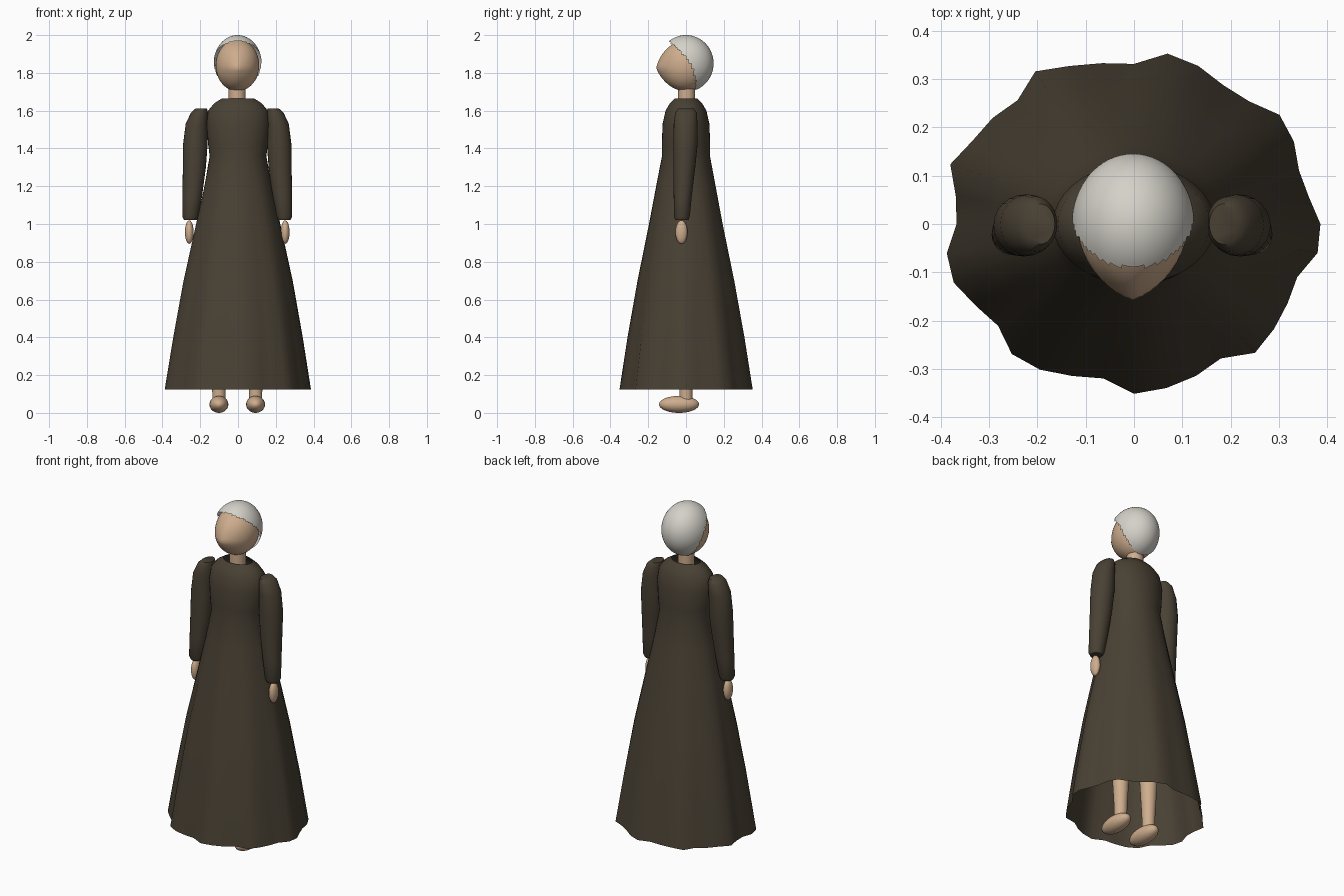
import bpy, bmesh
from math import sin, cos, pi

if "Cube" in bpy.data.objects:
    bpy.data.objects.remove(bpy.data.objects["Cube"])


def material(name, rgb):
    mat = bpy.data.materials.new(name)
    mat.use_nodes = True
    mat.diffuse_color = (*rgb, 1)
    mat.node_tree.nodes["Principled BSDF"].inputs["Base Color"].default_value = (*rgb, 1)
    return mat


CLOTH = material("dark brown cloth", (0.066, 0.052, 0.034))
SKIN = material("skin", (0.62, 0.42, 0.27))
HAIR = material("pale grey hair", (0.66, 0.64, 0.58))


def finish(bm, name, mat, angle=50):
    mesh = bpy.data.meshes.new(name)
    bm.to_mesh(mesh)
    bm.free()
    mesh.materials.append(mat)
    obj = bpy.data.objects.new(name, mesh)
    bpy.context.collection.objects.link(obj)
    bpy.ops.object.select_all(action="DESELECT")
    obj.select_set(True)
    bpy.context.view_layer.objects.active = obj
    bpy.ops.object.shade_smooth_by_angle(angle=angle * pi / 180)
    return obj


def loft(name, rows, mat, sides=24, folds=None, capped=True):
    """Skin elliptical rings given as (z, cx, cy, rx, ry, fold strength)."""
    bm = bmesh.new()
    rings = []
    for z, cx, cy, rx, ry, fold in rows:
        ring = []
        for i in range(sides):
            a = 2 * pi * i / sides
            k = 1 + fold * folds[i] / 100 if folds else 1
            ring.append(bm.verts.new((cx + rx * k * cos(a), cy + ry * k * sin(a), z)))
        rings.append(ring)
    for low, high in zip(rings, rings[1:]):
        for i in range(sides):
            j = (i + 1) % sides
            bm.faces.new((low[i], low[j], high[j], high[i]))
    if capped:
        bm.faces.new(rings[0][::-1])
        bm.faces.new(rings[-1])
    return finish(bm, name, mat)


def ellipsoid(center, radii, segments=24, rings=16):
    bm = bmesh.new()
    bmesh.ops.create_uvsphere(bm, u_segments=segments, v_segments=rings, radius=1)
    bmesh.ops.scale(bm, vec=radii, verts=bm.verts)
    bmesh.ops.translate(bm, vec=center, verts=bm.verts)
    return bm


# Long dress: smooth bodice flaring to an irregular folded hem
FOLDS = [3, -2, -3, 2, 5, -1, -1, 4, 7, -1, 1, 4, 9, 0, 2, 3, 8, 0,
         -2, 5, 6, 1, -2, 5, 4, 0, -3, 5, 3, 0, -4, 4, 1, -2, -4, 3]
PROFILE = [(.125, .375, .335), (.4, .335, .298), (.7, .285, .25), (1, .222, .193),
           (1.2, .178, .157), (1.36, .15, .127), (1.42, .158, .128), (1.53, .168, .124),
           (1.6, .158, .108), (1.64, .125, .085), (1.665, .085, .06)]
rows = [(z, 0, 0, rx, ry, max(0, 1.36 - z) / 1.235) for z, rx, ry in PROFILE]
loft("dress", rows, CLOTH, len(FOLDS), FOLDS, capped=False)

# Sleeves, hands, legs and feet on both sides
SLEEVE = [(1.02, .248, -.022, .034, .033), (1.04, .248, -.022, .043, .042),
          (1.15, .238, -.017, .052, .048), (1.3, .227, -.009, .061, .058),
          (1.42, .222, -.003, .065, .064), (1.53, .215, -.002, .058, .063),
          (1.59, .2, 0, .045, .057), (1.612, .19, 0, .03, .042)]
for side, s in (("left", 1), ("right", -1)):
    shift = -.004
    loft(side + "_sleeve",
         [(z, s * x + shift, y, rx, ry, 0) for z, x, y, rx, ry in SLEEVE], CLOTH)
    finish(ellipsoid((s * .254 + shift, -.024, .957), (.023, .032, .062)), side + "_hand", SKIN)
    x = s * .097 + shift
    loft(side + "_leg", [(.05, x, 0, .034, .034, 0), (.14, x, 0, .036, .036, 0),
                         (.4, x, 0, .05, .05, 0), (.9, x, 0, .06, .06, 0)], SKIN)
    finish(ellipsoid((x, -.037, .045), (.05, .106, .045)), side + "_foot", SKIN)

# Neck
loft("neck", [(1.52, -.004, .003, .045, .045, 0), (1.76, -.004, .003, .045, .045, 0)], SKIN)

# Head with the face drawn forward to a soft ridge
head = ellipsoid((-.003, 0, 1.84), (.115, .122, .137), 40, 28)
for v in head.verts:
    if v.co.y < 0:
        across = max(0, 1 - abs(v.co.x + .003) / .115)
        height = max(0, 1 - abs(v.co.z - 1.825) / .13)
        v.co.y -= .036 * across * height
finish(head, "head", SKIN)

# Hair shell with a ragged hairline sweeping down behind the cheeks
hair = ellipsoid((-.002, 0, 1.85), (.127, .146, .15), 64, 48)


def bare(face):
    c = face.calc_center_median()
    u = min(1.985 - c.z, .23)
    return c.y < -.115 + 1.4 * u - 3 * u * u


bmesh.ops.delete(hair, geom=[f for f in hair.faces if bare(f)], context="FACES")
finish(hair, "hair", HAIR)
